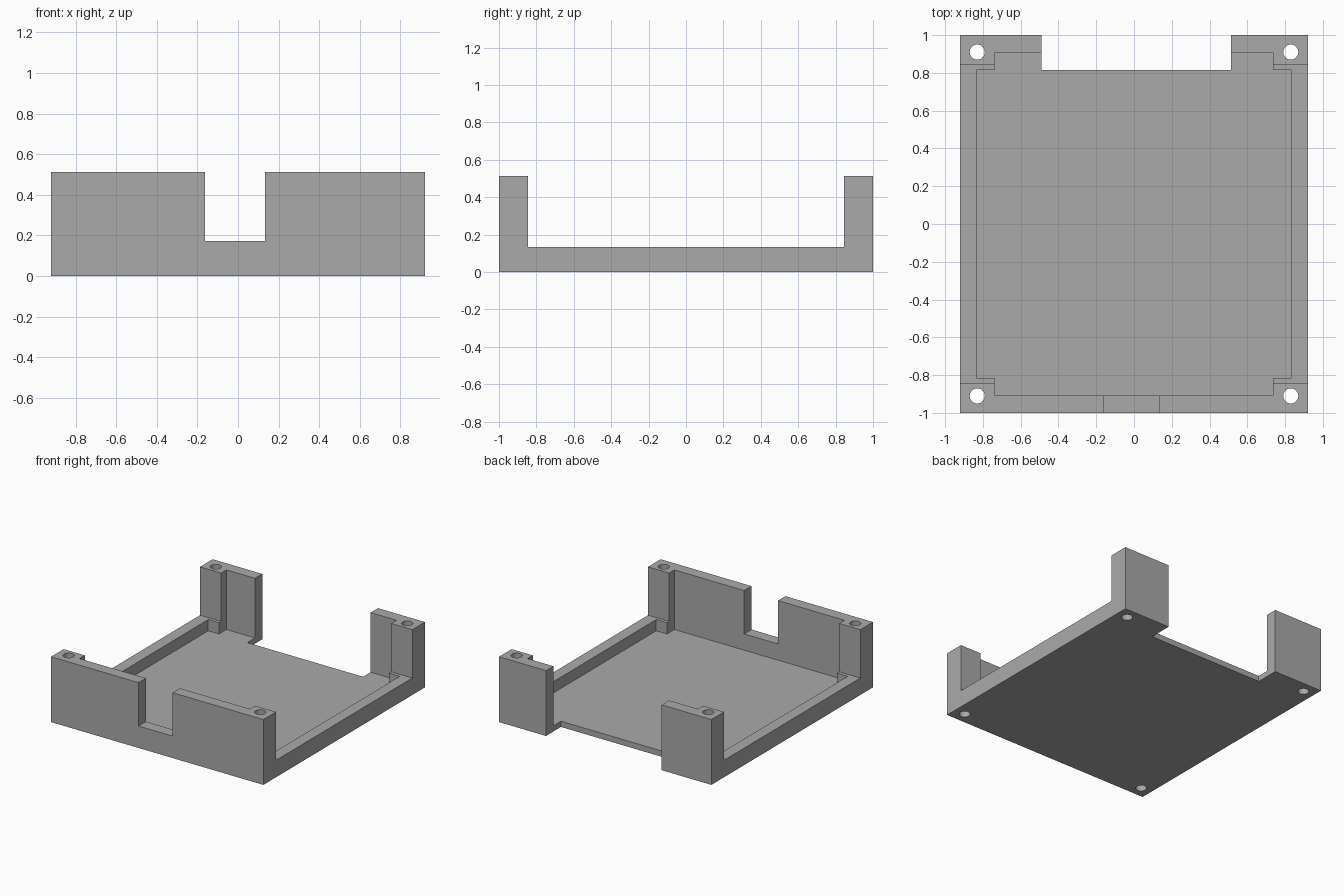
import bpy, bmesh, math

cube = bpy.data.objects.get("Cube")
if cube:
    bpy.data.objects.remove(cube, do_unlink=True)

# Overall sizes
HALF_X, HALF_Y, HEIGHT = 0.92, 1.0, 0.512
FLOOR, SIDE_RIM, FRONT_SILL = 0.045, 0.133, 0.172
HOLE_X, HOLE_Y, HOLE_R = 0.83, 0.91, 0.04

grey = bpy.data.materials.new("plain grey")
grey.use_nodes = True
colour = (0.4, 0.4, 0.4, 1)
grey.diffuse_color = colour
grey.node_tree.nodes["Principled BSDF"].inputs["Base Color"].default_value = colour


def prism(name, outline, z0, z1):
    """Extrude a flat outline upward into a solid."""
    bm = bmesh.new()
    base = bm.faces.new([bm.verts.new((x, y, z0)) for x, y in outline])
    ext = bmesh.ops.extrude_face_region(bm, geom=[base])
    tops = [g for g in ext["geom"] if isinstance(g, bmesh.types.BMVert)]
    bmesh.ops.translate(bm, verts=tops, vec=(0, 0, z1 - z0))
    bmesh.ops.recalc_face_normals(bm, faces=bm.faces[:])
    mesh = bpy.data.meshes.new(name)
    bm.to_mesh(mesh)
    bm.free()
    mesh.materials.append(grey)
    obj = bpy.data.objects.new(name, mesh)
    bpy.context.collection.objects.link(obj)
    return obj


def rect(x0, x1, y0, y1):
    return [(x0, y0), (x1, y0), (x1, y1), (x0, y1)]


def circle(cx, cy, r, sides=32):
    turns = [2 * math.pi * i / sides for i in range(sides)]
    return [(cx + r * math.cos(a), cy + r * math.sin(a)) for a in turns]


# Solid block that becomes the open tray
tray = prism("case_tray", rect(-HALF_X, HALF_X, -HALF_Y, HALF_Y), 0, HEIGHT)

# Inner pocket with a step at each corner for the screw posts
wide, narrow, short, long = 0.83, 0.737, 0.817, 0.909
quarter = [(wide, short), (narrow, short), (narrow, long)]
pocket = []
for sx, sy in ((1, 1), (-1, 1), (-1, -1), (1, -1)):
    pts = [(sx * x, sy * y) for x, y in quarter]
    pocket += pts if sx * sy > 0 else pts[::-1]

cutters = [
    prism("pocket_cutter", pocket, FLOOR, 1),
    # Low side walls between the corner posts
    prism("side_cutter", rect(-1.2, 1.2, -0.844, 0.844), SIDE_RIM, 1.1),
    # Slot in the front wall
    prism("front_slot_cutter", rect(-0.162, 0.132, -1.2, -0.6), FRONT_SILL, 1.2),
    # Wide opening through the back wall and floor
    prism("back_opening_cutter", rect(-0.49, 0.513, 0.815, 1.2), -0.2, 1.3),
]
# Screw holes through the posts
for sx in (-1, 1):
    for sy in (-1, 1):
        cutters.append(prism("hole_cutter", circle(sx * HOLE_X, sy * HOLE_Y, HOLE_R), -0.3, 1.4))

for cutter in cutters:
    cutter.hide_render = True
    mod = tray.modifiers.new(cutter.name, "BOOLEAN")
    mod.operation = "DIFFERENCE"
    mod.solver = "EXACT"
    mod.object = cutter

# Bake the cuts and drop the cutters
graph = bpy.context.evaluated_depsgraph_get()
result = bpy.data.meshes.new_from_object(tray.evaluated_get(graph))
tray.modifiers.clear()
tray.data = result
for cutter in cutters:
    bpy.data.objects.remove(cutter, do_unlink=True)

# Smooth the hole walls, keep every edge crisp
bpy.ops.object.select_all(action="DESELECT")
tray.select_set(True)
bpy.context.view_layer.objects.active = tray
bpy.ops.object.shade_smooth_by_angle(angle=math.radians(30))
